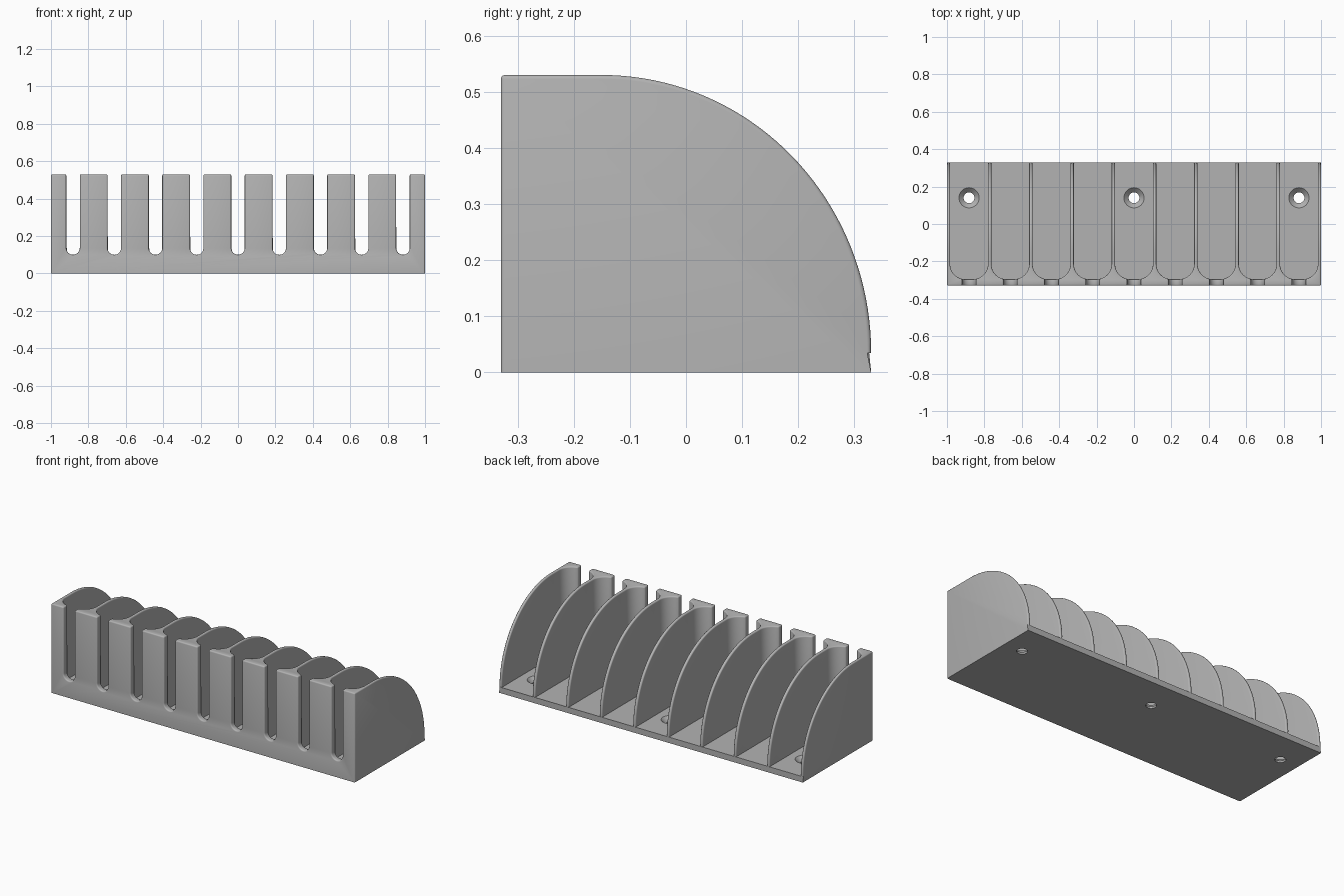
import bpy, bmesh, math
from mathutils import Matrix, Vector

if "Cube" in bpy.data.objects:
    bpy.data.objects.remove(bpy.data.objects["Cube"], do_unlink=True)

PITCH, BAYS = 0.2205, 9
HALF_Y, TOP, FLOOR = 0.33, 0.53, 0.035
BAY_HALF, SLOT_HALF, SLOT_Z = 0.101, 0.036, 0.1
centres = [(i - BAYS // 2) * PITCH for i in range(BAYS)]

grey = bpy.data.materials.new("plain grey")
grey.use_nodes = True
colour = (0.45, 0.45, 0.45, 1)
grey.diffuse_color = colour
grey.node_tree.nodes["Principled BSDF"].inputs["Base Color"].default_value = colour


def arc(cx, cy, rx, ry, start, end, n):
    """Points on an elliptical arc, angles in degrees."""
    angles = [math.radians(start + (end - start) * i / n) for i in range(n + 1)]
    return [(cx + rx * math.cos(a), cy + ry * math.sin(a)) for a in angles]


def prism(bm, points, offset):
    """Closed prism from a ring of 3D points."""
    face = bm.faces.new([bm.verts.new(p) for p in points])
    new = bmesh.ops.extrude_face_region(bm, geom=[face])["geom"]
    bmesh.ops.translate(bm, vec=offset, verts=[g for g in new if isinstance(g, bmesh.types.BMVert)])


def cone(bm, x, y, low, high, r_low, r_high):
    bmesh.ops.create_cone(bm, cap_ends=True, segments=32, radius1=r_low, radius2=r_high,
                          depth=high - low, matrix=Matrix.Translation((x, y, (low + high) / 2)))


def make_object(name, bm):
    bmesh.ops.recalc_face_normals(bm, faces=bm.faces)
    mesh = bpy.data.meshes.new(name)
    bm.to_mesh(mesh)
    bm.free()
    mesh.materials.append(grey)
    ob = bpy.data.objects.new(name, mesh)
    bpy.context.collection.objects.link(ob)
    return ob


# Solid body: side profile with a curved back
bm = bmesh.new()
side = [(-HALF_Y, 0), (HALF_Y, 0)]
side += arc(-0.15, FLOOR, HALF_Y + 0.15, TOP - FLOOR, 0, 90, 40) + [(-HALF_Y, TOP)]
prism(bm, [(-1, y, z) for y, z in side], Vector((2, 0, 0)))
rack = make_object("divider_rack", bm)

# Bays: round-cornered towards the front, open at the back and top
bays, slots, shafts, sinks = [bmesh.new() for _ in range(4)]
r = 0.08
for cx in centres:
    plan = [(cx + BAY_HALF, 0.5), (cx - BAY_HALF, 0.5)]
    plan += arc(cx - BAY_HALF + r, -0.295 + r, r, r, 180, 270, 12)
    plan += arc(cx + BAY_HALF - r, -0.295 + r, r, r, 270, 360, 12)
    prism(bays, [(x, y, FLOOR) for x, y in plan], Vector((0, 0, 1)))
    # Front slots with a round bottom
    ring = arc(cx, SLOT_Z + SLOT_HALF, SLOT_HALF, SLOT_HALF, 180, 360, 16)
    ring += [(cx + SLOT_HALF, 1), (cx - SLOT_HALF, 1)]
    prism(slots, [(x, -0.5, z) for x, z in ring], Vector((0, 0.27, 0)))

# Countersunk screw holes in the end and middle bays
for cx in (centres[0], centres[BAYS // 2], centres[-1]):
    cone(shafts, cx, 0.14, -0.1, 0.1, 0.029, 0.029)
    cone(sinks, cx, 0.14, FLOOR - 0.026, FLOOR + 0.002, 0.028, 0.056)

cutters = [make_object(n, b) for n, b in (("bay_cutter", bays), ("slot_cutter", slots),
                                          ("screw_cutter", shafts), ("countersink_cutter", sinks))]
for cutter in cutters:
    mod = rack.modifiers.new(cutter.name, "BOOLEAN")
    mod.operation, mod.solver, mod.object = "DIFFERENCE", "EXACT", cutter
graph = bpy.context.evaluated_depsgraph_get()
cut_mesh = bpy.data.meshes.new_from_object(rack.evaluated_get(graph))
rack.modifiers.clear()
rack.data = cut_mesh
for cutter in cutters:
    bpy.data.objects.remove(cutter, do_unlink=True)

# Soften the exposed edges, leaving the underside and screw holes crisp
bm = bmesh.new()
bm.from_mesh(cut_mesh)
bmesh.ops.remove_doubles(bm, verts=bm.verts, dist=0.0001)


def exposed(edge):
    if len(edge.link_faces) != 2 or edge.calc_face_angle_signed() < math.radians(40):
        return False
    mid = (edge.verts[0].co + edge.verts[1].co) / 2
    return mid.z > FLOOR + 0.001 or (mid.z > FLOOR - 0.005 and mid.y > 0.3)


bmesh.ops.bevel(bm, geom=[e for e in bm.edges if exposed(e)], offset=0.007,
                offset_type="OFFSET", segments=3, profile=0.5, affect="EDGES", clamp_overlap=False)
bm.to_mesh(cut_mesh)
bm.free()

bpy.ops.object.select_all(action="DESELECT")
rack.select_set(True)
bpy.context.view_layer.objects.active = rack
bpy.ops.object.shade_smooth_by_angle(angle=math.radians(35))
